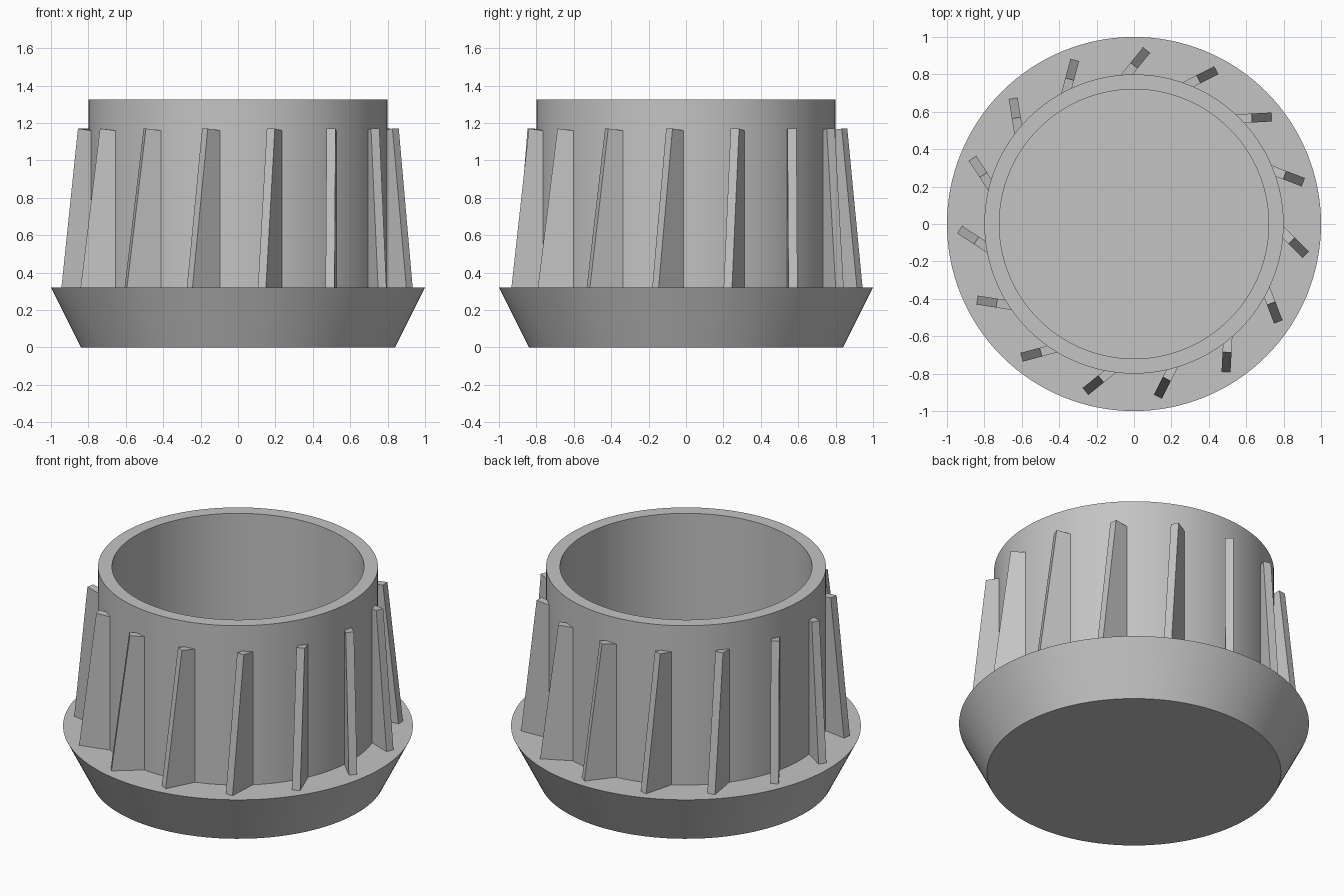
import bpy, bmesh, math
from mathutils import Vector, Matrix

cube = bpy.data.objects.get("Cube")
if cube:
    bpy.data.objects.remove(cube, do_unlink=True)

grey = bpy.data.materials.new("plain grey")
grey.use_nodes = True
colour = (0.55, 0.55, 0.55, 1)
grey.diffuse_color = colour
grey.node_tree.nodes["Principled BSDF"].inputs["Base Color"].default_value = colour

SEGMENTS = 128
FINS = 15
BASE_Z, FIN_Z = 0.32, 1.17


def finish(bm, name):
    bmesh.ops.recalc_face_normals(bm, faces=bm.faces[:])
    mesh = bpy.data.meshes.new(name)
    bm.to_mesh(mesh)
    bm.free()
    mesh.materials.append(grey)
    obj = bpy.data.objects.new(name, mesh)
    bpy.context.collection.objects.link(obj)
    return obj


def lathe(name, profile):
    """Spin a radius/height profile around z into a smooth solid."""
    bm = bmesh.new()
    verts = [bm.verts.new((r, 0, z)) for r, z in profile]
    edges = [bm.edges.new(pair) for pair in zip(verts, verts[1:])]
    bmesh.ops.spin(bm, geom=verts + edges, cent=(0, 0, 0), axis=(0, 0, 1),
                   angle=math.tau, steps=SEGMENTS)
    bmesh.ops.remove_doubles(bm, verts=bm.verts[:], dist=0.0001)
    obj = finish(bm, name)
    bpy.ops.object.select_all(action='DESELECT')
    obj.select_set(True)
    bpy.context.view_layer.objects.active = obj
    bpy.ops.object.shade_smooth_by_angle(angle=math.radians(25))


# Flared base with an open cup rising from it
lathe("cup_body", [(0, 0), (0.84, 0), (1, BASE_Z), (0.8, BASE_Z),
                   (0.8, 1.325), (0.72, 1.325), (0.72, BASE_Z), (0, BASE_Z)])

# Slanted fins, each a tapering plate swept sideways from the radial direction
outline = [(-0.19, BASE_Z), (0, BASE_Z), (-0.105, FIN_Z), (-0.225, FIN_Z - 0.015)]
tip = Vector((0.735, 0.572, 0))
sweep = Matrix.Rotation(math.radians(3), 4, 'Z')
for i in range(FINS):
    bm = bmesh.new()
    face = bm.faces.new([bm.verts.new((x, -0.024, z)) for x, z in outline])
    side = bmesh.ops.extrude_face_region(bm, geom=[face])
    moved = [v for v in side["geom"] if isinstance(v, bmesh.types.BMVert)]
    bmesh.ops.translate(bm, verts=moved, vec=(0, 0.048, 0))
    turn = Matrix.Rotation(math.tau * i / FINS, 4, 'Z')
    bm.transform(turn @ Matrix.Translation(tip) @ sweep)
    finish(bm, f"fin_{i + 1}")
